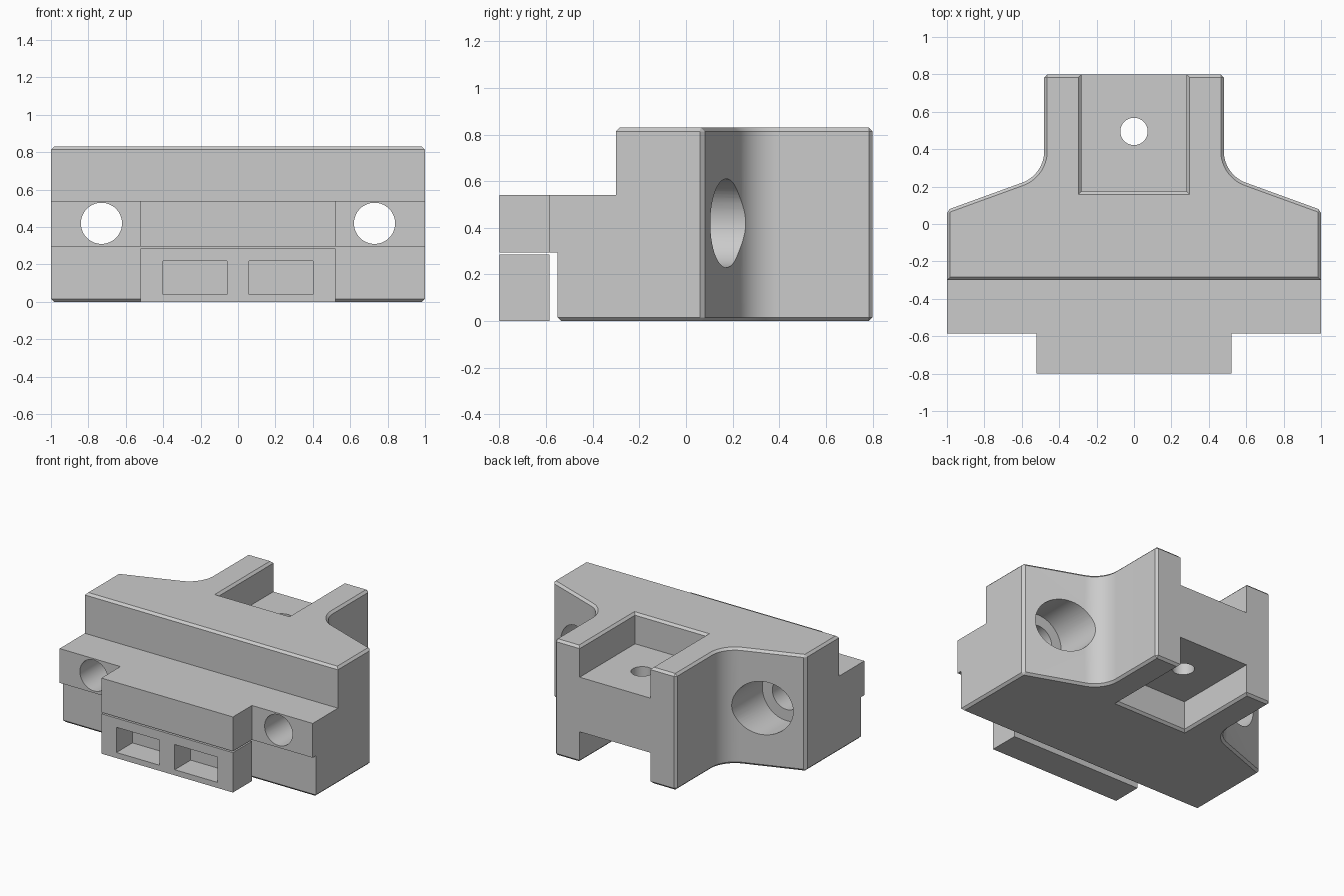
import bpy, bmesh, math
from mathutils import Matrix, Vector

old = bpy.data.objects.get("Cube")
if old:
    bpy.data.objects.remove(old)

HEIGHT = 0.83
CHAMFER = 0.016

grey = bpy.data.materials.new("light_grey")
grey.use_nodes = True
COLOUR = (0.6, 0.6, 0.6, 1)
grey.diffuse_color = COLOUR
grey.node_tree.nodes["Principled BSDF"].inputs["Base Color"].default_value = COLOUR


def make_object(name, bm):
    bmesh.ops.recalc_face_normals(bm, faces=bm.faces)
    mesh = bpy.data.meshes.new(name)
    bm.to_mesh(mesh)
    bm.free()
    mesh.materials.append(grey)
    obj = bpy.data.objects.new(name, mesh)
    bpy.context.collection.objects.link(obj)
    return obj


def box(name, low, high):
    low, high = Vector(low), Vector(high)
    bm = bmesh.new()
    bmesh.ops.create_cube(bm, size=1, matrix=Matrix.Translation((low + high) / 2)
                          @ Matrix.Diagonal((*(high - low), 1)))
    return make_object(name, bm)


def cylinder(name, centre, radius, length, along_y=True):
    turn = Matrix.Rotation(math.pi / 2, 4, 'X') if along_y else Matrix()
    bm = bmesh.new()
    bmesh.ops.create_cone(bm, cap_ends=True, segments=64, radius1=radius, radius2=radius,
                          depth=length, matrix=Matrix.Translation(centre) @ turn)
    return make_object(name, bm)


def cut(target, cutter):
    mod = target.modifiers.new("cut", 'BOOLEAN')
    mod.operation = 'DIFFERENCE'
    mod.solver = 'EXACT'
    mod.object = cutter
    bpy.context.view_layer.objects.active = target
    bpy.ops.object.modifier_apply(modifier=mod.name)
    bpy.data.objects.remove(cutter)


# Plan outline of the main block: front tab, wide wings, concave fillet, rear stem
half = [(0.52, -0.8), (0.52, -0.585), (1, -0.585), (1, 0.075)]
radius, start, steps = 0.18, math.radians(250), 16
for i in range(steps + 1):
    a = start + (math.pi - start) * i / steps
    half.append((0.48 + radius + radius * math.cos(a), 0.39 + radius * math.sin(a)))
half.append((0.48, 0.8))
outline = half + [(-x, y) for x, y in reversed(half)]

bm = bmesh.new()
base = bm.faces.new([bm.verts.new((x, y, 0)) for x, y in outline])
grown = bmesh.ops.extrude_face_region(bm, geom=[base])["geom"]
bmesh.ops.translate(bm, vec=(0, 0, HEIGHT),
                    verts=[v for v in grown if isinstance(v, bmesh.types.BMVert)])
block = make_object("main_block", bm)

# Front ledge, front undercut and the two rear slots
cut(block, box("ledge_cutter", (-2, -1, 0.54), (2, -0.3, 1)))
cut(block, box("undercut_cutter", (-2, -1, -1), (2, -0.55, 0.295)))
cut(block, box("top_slot_cutter", (-0.28, 0.175, 0.61), (0.28, 1, 1)))
cut(block, box("bottom_slot_cutter", (-0.28, 0.175, -1), (0.28, 1, 0.22)))

# Chamfer the top and bottom rims and the outer upright corners
bm = bmesh.new()
bm.from_mesh(block.data)


def is_rim(edge):
    if len(edge.link_faces) != 2 or edge.calc_face_angle() < 0.1:
        return False
    a, b = (v.co for v in edge.verts)
    if any(abs(a.z - z) < 1e-3 and abs(b.z - z) < 1e-3 for z in (0, HEIGHT)):
        return True
    upright = (a - b).xy.length < 1e-3
    return upright and any(abs(abs(a.x) - x) < 1e-3 and abs(a.y - y) < 1e-3
                           for x, y in ((1, 0.075), (0.48, 0.8)))


bmesh.ops.bevel(bm, geom=[e for e in bm.edges if is_rim(e)], offset=CHAMFER,
                offset_type='OFFSET', segments=1, profile=0.5, affect='EDGES')
bm.to_mesh(block.data)
bm.free()

# Bolt holes with wide rear counterbores, and the centre hole
for side in (-1, 1):
    cut(block, cylinder("bolt_cutter", (side * 0.73, 0, 0.42), 0.11, 3))
    cut(block, cylinder("counterbore_cutter", (side * 0.73, 0.21, 0.42), 0.19, 0.6))
cut(block, cylinder("centre_cutter", (0, 0.495, 0.4), 0.073, 1, along_y=False))

# Separate front bar with two rectangular pockets
bar = box("pocket_bar", (-0.52, -0.8, 0), (0.52, -0.585, 0.285))
for left in (-0.4, 0.06):
    cut(bar, box("pocket_cutter", (left, -1, 0.04), (left + 0.34, -0.62, 0.22)))

for obj in (block, bar):
    bpy.ops.object.select_all(action='DESELECT')
    obj.select_set(True)
    bpy.context.view_layer.objects.active = obj
    bpy.ops.object.shade_smooth_by_angle(angle=math.radians(20))
